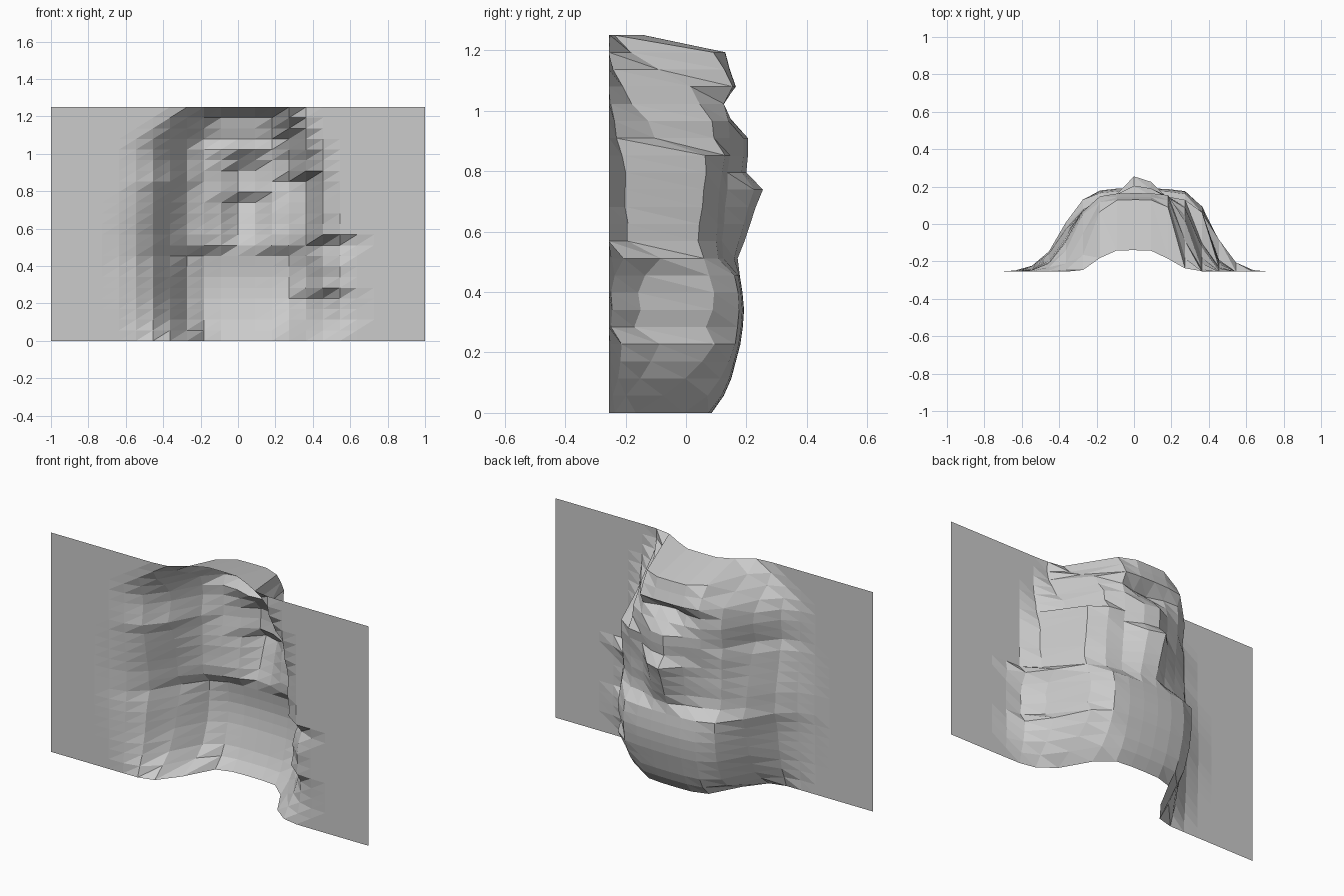
import bpy, bmesh, math

N = 22                      # cells each way
HEIGHT, BASE = 1.25, -0.255

# One row per grid line, bottom to top:
# depth, central ridge, left and right half width, right steepness
ROWS = [
    (.085, 0, .265, .32, 7), (.125, 0, .32, .365, 7), (.15, 0, .35, .40, 7),
    (.165, 0, .36, .425, 8), (.18, 0, .37, .44, 9), (.188, 0, .375, .405, 11),
    (.192, 0, .38, .415, 11), (.187, 0, .39, .415, 12), (.178, 0, .405, .42, 10),
    (.12, .055, .41, .455, 9), (.11, .09, .41, .412, 14), (.115, .105, .40, .412, 14),
    (.115, .125, .39, .412, 16), (.12, .145, .38, .412, 16), (.13, .075, .37, .412, 16),
    (.14, .07, .345, .405, 16), (.14, .07, .355, .35, 9), (.145, .01, .36, .34, 9),
    (.14, -.05, .355, .315, 9), (.165, 0, .325, .295, 9), (.145, 0, .28, .265, 9),
    (.13, 0, .235, .235, 9), (-.14, 0, .20, .20, 5),
]


def depth(x, row):
    """Gently domed swell that falls away to the sheet, with a narrow ridge."""
    peak, ridge, left, right, steep = row
    t, power, dome = (-x / left, 7, .35) if x < 0 else (x / right, steep, .18)
    swell = max(0, (1 / (1 + t ** power) - .02) / .98)
    swell *= max(0, 1 - dome * 2 * x * x)
    return BASE + (peak - BASE) * swell + ridge * math.exp(-((x - .03) / .11) ** 2)


# Relief sheet, every cell split along the same diagonal
bm = bmesh.new()
grid = [[bm.verts.new((-1 + 2 * i / N, depth(-1 + 2 * i / N, row), HEIGHT * k / N))
         for i in range(N + 1)] for k, row in enumerate(ROWS)]
for k in range(N):
    for i in range(N):
        a, b = grid[k][i], grid[k][i + 1]
        c, d = grid[k + 1][i + 1], grid[k + 1][i]
        bm.faces.new((a, c, b))
        bm.faces.new((a, d, c))

mesh = bpy.data.meshes.new("relief_sheet")
bm.to_mesh(mesh)
bm.free()
bpy.context.collection.objects.link(bpy.data.objects.new("relief_sheet", mesh))
